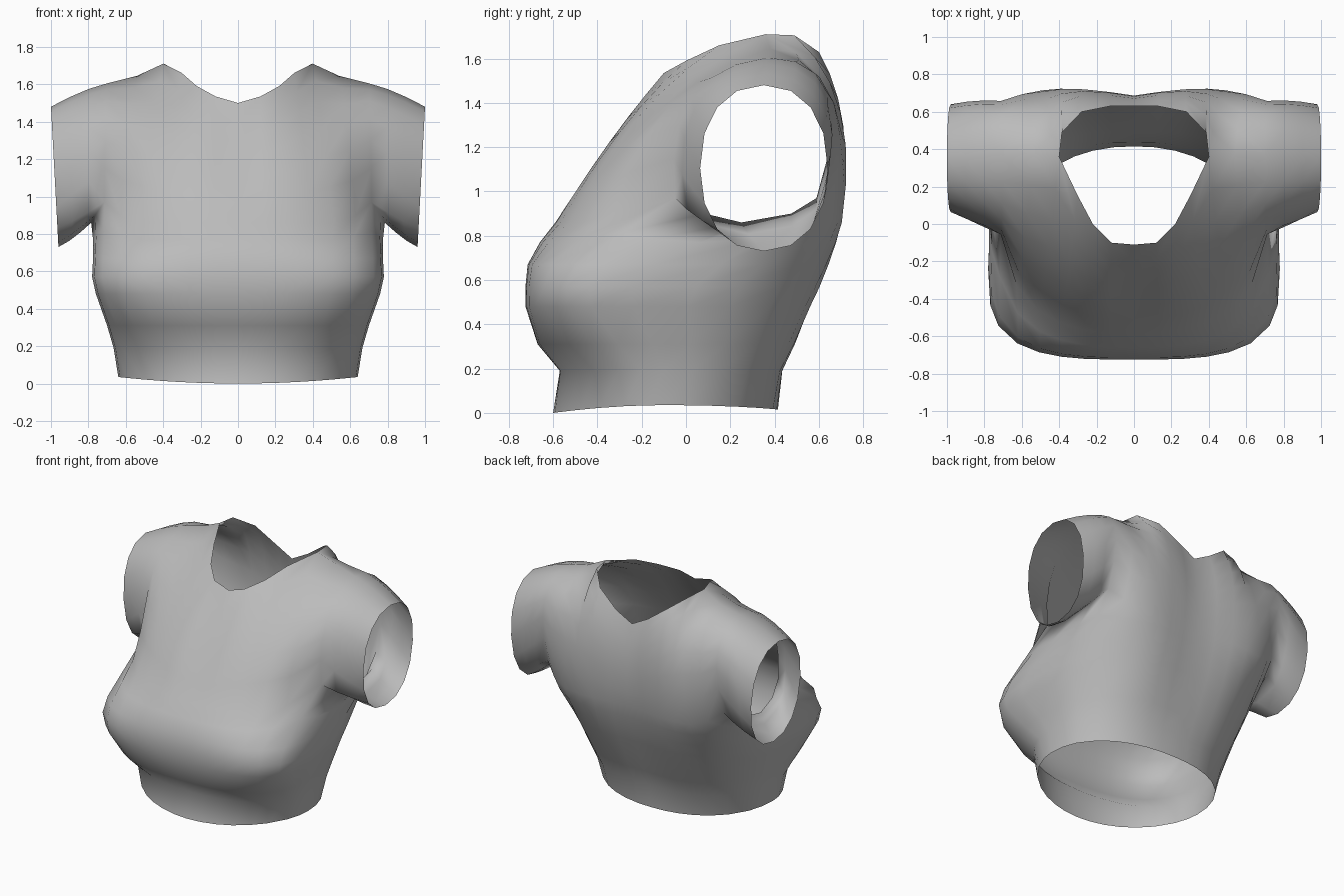
import bpy, bmesh, math
from mathutils import Vector

if "Cube" in bpy.data.objects:
    bpy.data.objects.remove(bpy.data.objects["Cube"])

cloth = bpy.data.materials.new("grey_cloth")
cloth.diffuse_color = (0.5, 0.5, 0.5, 1)
cloth.use_nodes = True
cloth.node_tree.nodes["Principled BSDF"].inputs["Base Color"].default_value = cloth.diffuse_color

# Column positions as fractions of the half width, centre to side
FRAC = [0, .17, .34, .5, .65, .8, .93, .985]
# Torso rings: z, half width, front y, back y, y of widest point, front and back roundness
RINGS = [(0, .64, -.60, .415, -.10, 1.95, 2.2), (.19, .665, -.57, .45, -.10, 2.25, 2.35),
         (.31, .70, -.67, .515, -.15, 2.7, 2.5), (.48, .76, -.725, .59, -.24, 3.2, 2.7),
         (.57, .78, -.725, .63, -.24, 3.3, 2.85), (.67, .775, -.715, .665, -.14, 3.2, 3.1),
         (.77, .775, -.66, .695, .06, 2.8, 3.4), (.86, .785, -.59, .715, .25, 2.5, 3.6)]
# Neckline and shoulder seam, front then back
FRONT_TOP = [(0, -.11, 1.5), (.12, -.1, 1.535), (.22, 0, 1.59), (.3, .15, 1.66),
             (.4, .36, 1.71), (.54, .38, 1.645), (.7, .37, 1.605)]
BACK_TOP = [(0, .63, 1.45), (.13, .63, 1.52), (.28, .6, 1.63), (.385, .49, 1.705)] + FRONT_TOP[4:]
# How far each panel column bows outward
FRONT_BOW = [0, .01, .03, .07, .14, .20, .27]
BACK_BOW = [.06, .09, .12, .20, .30, .31, .32]
ROWS = 6

bm = bmesh.new()


def groove(p):
    """Hollow along the spine, fading out toward the hem."""
    d = .02 * (1 + math.cos(math.pi * min(1, p.x / .42))) * min(1, p.z / .5)
    return Vector((p.x, p.y - d, p.z))


def ring(z, w, yf, yb, yc, nf, nb):
    def pt(f, ye, n):
        return Vector((w * f, yc + (ye - yc) * (1 - f ** n) ** (1 / n), z))
    pts = [pt(f, yf, nf) for f in FRAC] + [Vector((w, yc, z))]
    pts += [groove(pt(f, yb, nb)) for f in reversed(FRAC)]
    if z == 0:  # wavy hem, lowest at the front
        for i, p in enumerate(pts):
            f = (p.x / w) ** 2
            p.z = .035 * f + (.015 * (1 - f) if i > 8 else 0)
    # Raise the armpit corners toward the armhole
    e = {.86: 1, .77: .4}.get(z, 0)
    for i, dx, dy, dz in ((5, 0, .02, .04), (6, -.015, .11, .11), (7, -.01, .06, .04),
                          (9, -.01, .02, .04), (10, -.015, .03, .11), (11, 0, 0, .04)):
        pts[i] += Vector((dx, dy, dz)) * e
    return [bm.verts.new(p) for p in pts]


def skin(a, b, closed=False):
    n = len(a)
    for i in range(n if closed else n - 1):
        j = (i + 1) % n
        quad = []
        for v in (a[i], a[j], b[j], b[i]):
            if v not in quad:
                quad.append(v)
        if len(quad) > 2:
            bm.faces.new(quad)


# Torso from hem to underarm
rings = [ring(*r) for r in RINGS]
for lo, hi in zip(rings, rings[1:]):
    skin(lo, hi)
under = rings[-1]

# Chest and back panels, rising from underarm to neckline and shoulder
seam = {}


def panel(base, top, bow, side, lift):
    cols = []
    for j, (v, t) in enumerate(zip(base, top)):
        p0, p2 = v.co, Vector(t)
        p1 = (p0 + p2) / 2 + Vector((0, side * bow[j], lift * j))
        col = [v]
        for k in range(1, ROWS + 1):
            s = k / ROWS
            if k == ROWS and j >= 4:
                if j not in seam:
                    seam[j] = bm.verts.new(p2)
                col.append(seam[j])
            else:
                col.append(bm.verts.new(p0 * (1 - s) ** 2 + p1 * 2 * s * (1 - s) + p2 * s * s))
        cols.append(col)
    return cols


front = panel(under[:7], FRONT_TOP, FRONT_BOW, -1, .044)
back = panel(under[:9:-1], BACK_TOP, BACK_BOW, 1, .052)
for cols in (front, back):
    for a, b in zip(cols, cols[1:]):
        skin(a, b)

# Sleeve, lofted from the armhole to the cuff
hole = [under[8], under[7]] + front[6] + back[6][-2::-1] + [under[9]]
n = len(hole)


def cuff(i):
    a = 2 * math.pi * i / n
    s, c = math.sin(a), math.cos(a)
    y = .352 - .288 * math.copysign(abs(s) ** .9, s)
    z = 1.105 - .375 * math.copysign(abs(c) ** .9, c)
    return Vector((.96 + .04 * (z - .73) / .75, y, z))


prev = hole
for s in (.33, .67, 1):
    cur = []
    for i, v in enumerate(hole):
        p = v.co.lerp(cuff(i), s)
        out = Vector((0, p.y - .33, p.z - 1.15)) * .12 * s * (1 - s)
        cur.append(bm.verts.new(p + out))
    skin(prev, cur, True)
    prev = cur

bmesh.ops.recalc_face_normals(bm, faces=bm.faces)
bm.faces.ensure_lookup_table()
if bm.faces[0].normal.y > 0:  # first face is on the front of the hem
    bmesh.ops.reverse_faces(bm, faces=bm.faces)
for f in bm.faces:
    f.smooth = True

mesh = bpy.data.meshes.new("cropped_shirt")
bm.to_mesh(mesh)
bm.free()
mesh.materials.append(cloth)
shirt = bpy.data.objects.new("cropped_shirt", mesh)
bpy.context.collection.objects.link(shirt)
mirror = shirt.modifiers.new("mirror", 'MIRROR')
mirror.use_clip = True
mirror.merge_threshold = .002
